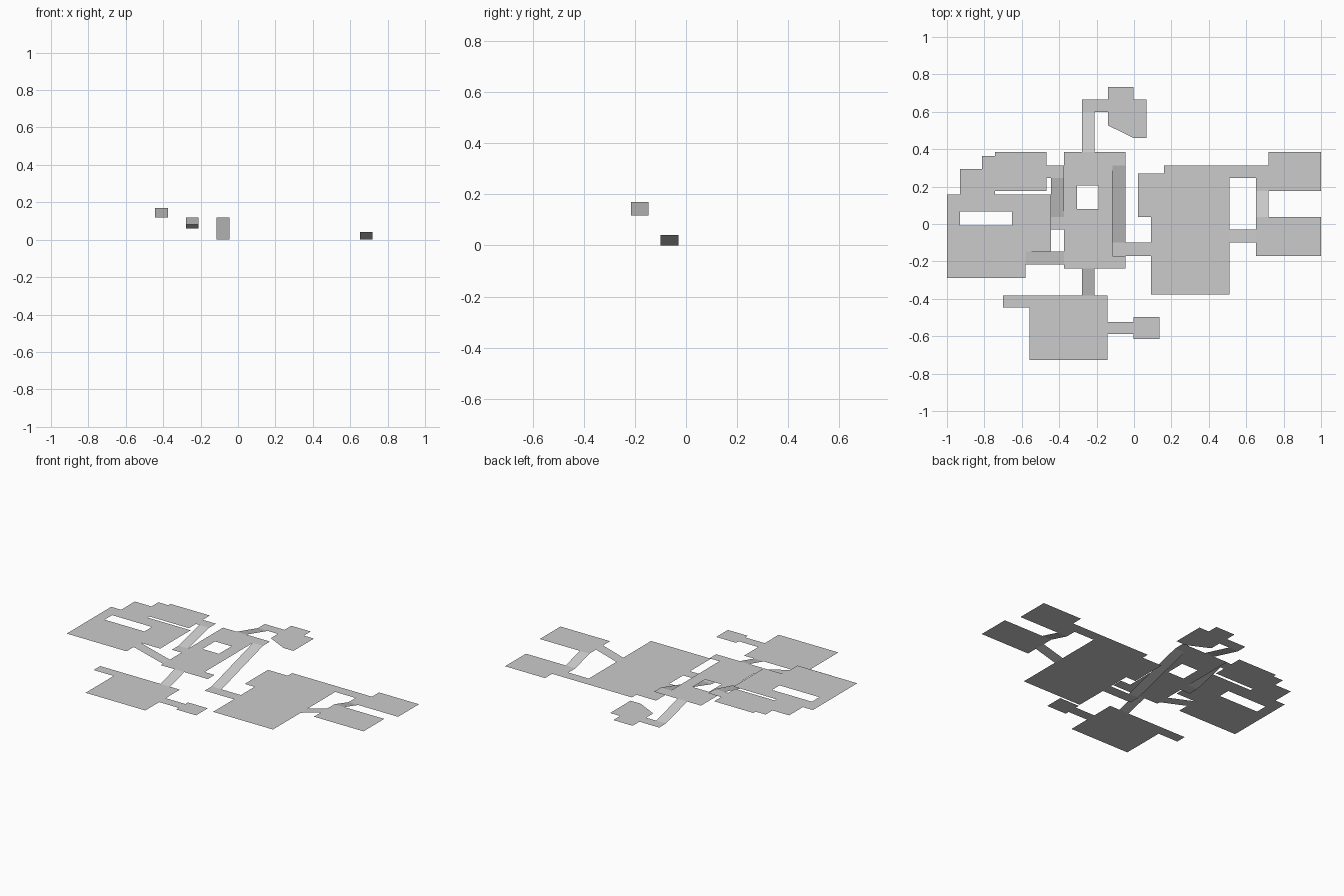
import bpy, bmesh

# Floor heights
LOW, STEP, BACK, FRONT, MID, TOP = 0.0, 0.04, 0.06, 0.08, 0.118, 0.17


def finish(name, bm):
    bm.normal_update()
    for f in bm.faces:
        if f.normal.z < 0:
            f.normal_flip()
    mesh = bpy.data.meshes.new(name)
    bm.to_mesh(mesh)
    bm.free()
    bpy.context.collection.objects.link(bpy.data.objects.new(name, mesh))


def rect(x0, x1, y0, y1):
    return [(x0, y0), (x1, y0), (x1, y1), (x0, y1)]


def floor(name, z, *loops):
    """Flat floor: outer outline first, then any holes."""
    bm = bmesh.new()
    for loop in loops:
        vs = [bm.verts.new((x, y, z)) for x, y in loop]
        for a, b in zip(vs, vs[1:] + vs[:1]):
            bm.edges.new((a, b))
    bmesh.ops.triangle_fill(bm, use_beauty=True, use_dissolve=False,
                            edges=bm.edges[:], normal=(0, 0, 1))
    finish(name, bm)


def ramp(name, x0, x1, y0, y1, z0, z1, axis):
    """Sloping strip going from z0 to z1 along the axis."""
    bm = bmesh.new()
    zs = (z0, z1, z1, z0) if axis == 'x' else (z0, z0, z1, z1)
    bm.faces.new([bm.verts.new((x, y, z))
                  for (x, y), z in zip(rect(x0, x1, y0, y1), zs)])
    finish(name, bm)


# Left hall with a stepped upper wing and a long opening
floor("left_hall", TOP,
      [(-1, -.288), (-.58, -.288), (-.58, -.147), (-.443, -.147), (-.443, .157),
       (-.743, .157), (-.743, .176), (-.467, .176), (-.467, .246), (-.375, .246),
       (-.375, .314), (-.467, .314), (-.467, .385), (-.743, .385), (-.743, .363),
       (-.813, .363), (-.813, .294), (-.93, .294), (-.93, .157), (-1, .157)],
      rect(-.93, -.651, -.008, .067))

# Central room with a square opening and a bay cut out for the long ramp
floor("central_room", MID,
      [(-.375, -.238), (-.045, -.238), (-.045, -.17), (-.115, -.17), (-.115, .314),
       (-.045, .314), (-.045, .385), (-.375, .385), (-.375, .037), (-.443, .037),
       (-.443, -.03), (-.375, -.03)],
      rect(-.305, -.19, .08, .205))

# Right hall with its corridors and the far room
floor("right_hall", LOW,
      [(.09, -.378), (.51, -.378), (.51, .246), (.652, .246), (.652, .176),
       (1, .176), (1, .385), (.72, .385), (.72, .314), (.16, .314), (.16, .27),
       (.021, .27), (.021, .037), (.09, .037), (.09, -.1), (-.115, -.1),
       (-.115, -.17), (.09, -.17)])
floor("right_platform", STEP, rect(.652, 1, -.17, .037))

# Front room with its side passages
floor("front_room", FRONT,
      [(-.56, -.727), (-.141, -.727), (-.141, -.588), (-.003, -.588), (-.003, -.614),
       (.136, -.614), (.136, -.497), (-.003, -.497), (-.003, -.523), (-.141, -.523),
       (-.141, -.381), (-.7, -.381), (-.7, -.447), (-.56, -.447)])

# Back room with its angled corner
floor("back_room", BACK,
      [(-.278, .598), (-.139, .598), (-.139, .527), (-.003, .46), (.067, .46),
       (.067, .665), (-.003, .665), (-.003, .733), (-.139, .733), (-.139, .665),
       (-.278, .665)])

# Ramps joining the floors
for args in [
    ("long_ramp", -.115, -.045, -.1, .314, LOW, MID, 'y'),
    ("left_back_ramp", -.443, -.375, .037, .246, MID, TOP, 'y'),
    ("left_front_ramp", -.58, -.375, -.216, -.147, TOP, MID, 'x'),
    ("front_ramp", -.278, -.21, -.381, -.238, FRONT, MID, 'y'),
    ("back_ramp", -.278, -.21, .385, .598, MID, BACK, 'y'),
    ("platform_side_ramp", .51, .652, -.1, -.03, LOW, STEP, 'x'),
    ("platform_back_ramp", .652, .72, .037, .176, STEP, LOW, 'y'),
]:
    ramp(*args)
